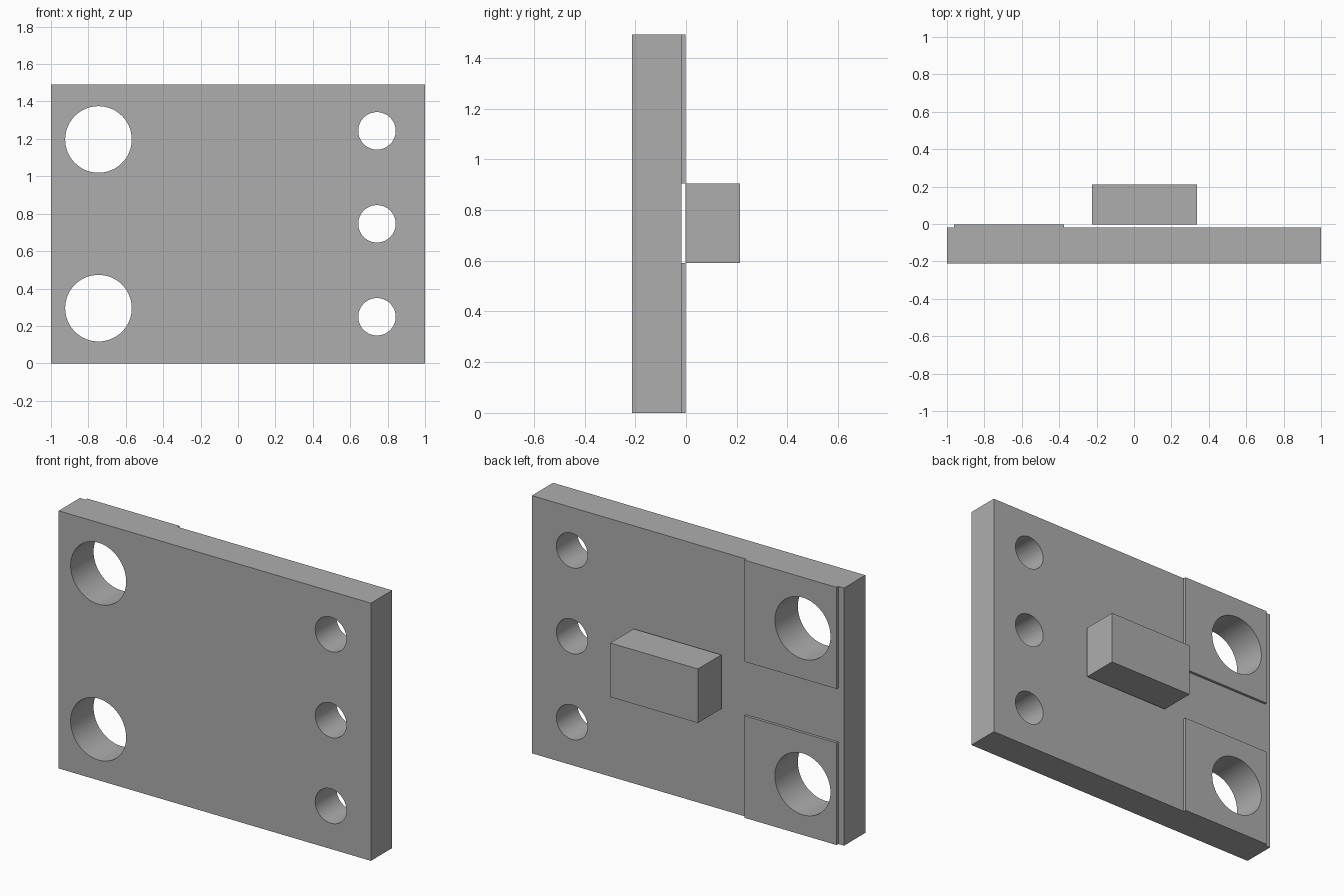
import bpy
import math

if "Cube" in bpy.data.objects:
    bpy.data.objects.remove(bpy.data.objects["Cube"], do_unlink=True)

HEIGHT = 1.492
MID = HEIGHT / 2
FRONT, BACK = -0.212, 0.212
PLATE_BACK, PAD_BACK = -0.018, -0.002
BLOCK_LOW, BLOCK_HIGH = 0.591, 0.904

grey = bpy.data.materials.new("plain_grey")
grey.use_nodes = True
colour = (0.42, 0.42, 0.42, 1)
grey.diffuse_color = colour
grey.node_tree.nodes["Principled BSDF"].inputs["Base Color"].default_value = colour


def box(name, x, y, z):
    """Box spanning the given (low, high) ranges."""
    spans = (x, y, z)
    bpy.ops.mesh.primitive_cube_add(size=1, location=[sum(s) / 2 for s in spans])
    obj = bpy.context.object
    obj.name = name
    obj.scale = [s[1] - s[0] for s in spans]
    bpy.ops.object.transform_apply(location=False, rotation=False, scale=True)
    obj.data.materials.append(grey)
    return obj


def drill(obj, holes):
    """Cut round holes (x, z, radius) from front to back."""
    for x, z, radius in holes:
        bpy.ops.mesh.primitive_cylinder_add(
            vertices=64, radius=radius, depth=1,
            location=(x, 0, z), rotation=(math.pi / 2, 0, 0))
        cutter = bpy.context.object
        cutter.hide_render = True
        cutter.data.materials.append(grey)
        bpy.ops.object.select_all(action='DESELECT')
        obj.select_set(True)
        bpy.context.view_layer.objects.active = obj
        cut = obj.modifiers.new("hole", 'BOOLEAN')
        cut.operation = 'DIFFERENCE'
        cut.solver = 'EXACT'
        cut.object = cutter
        bpy.ops.object.modifier_apply(modifier=cut.name)
        bpy.data.objects.remove(cutter, do_unlink=True)
    bpy.ops.object.shade_smooth_by_angle(angle=math.radians(30))


large_holes = [(-0.746, MID + s * 0.451, 0.178) for s in (-1, 1)]
small_holes = [(0.743, MID + s * 0.497, 0.1) for s in (-1, 0, 1)]

# Main plate
plate = box("plate", (-1, 1), (FRONT, PLATE_BACK), (0, HEIGHT))
drill(plate, large_holes + small_holes)

# Thin raised pads around the large holes
pad_spans = {"lower_pad": (0, BLOCK_LOW), "upper_pad": (BLOCK_HIGH, HEIGHT)}
for (name, span), hole in zip(pad_spans.items(), large_holes):
    pad = box(name, (-0.963, -0.374), (PLATE_BACK, PAD_BACK), span)
    drill(pad, [hole])

# Block behind the plate, level with the pads' rear faces
box("rear_block", (-0.225, 0.337), (PAD_BACK, BACK), (BLOCK_LOW, BLOCK_HIGH))
